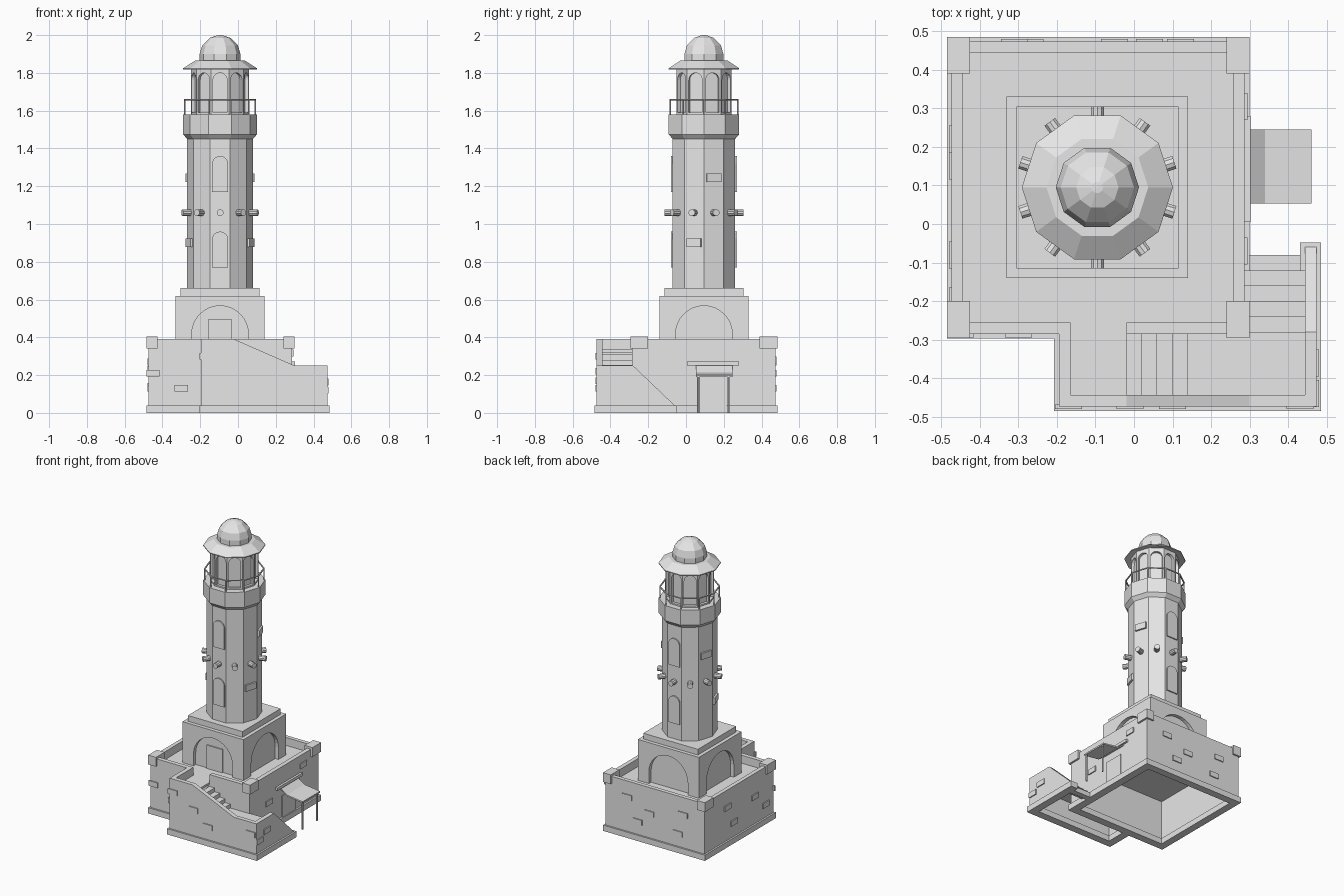
import bpy, bmesh
from math import cos, sin, pi, radians
from mathutils import Matrix, Vector

cube = bpy.data.objects.get("Cube")
if cube:
    bpy.data.objects.remove(cube, do_unlink=True)

CX, CY = -0.095, 0.095          # tower axis
FLOOR, TOP = 0.335, 0.39        # terrace floor and parapet top
SIDES = 10
FACES = [radians(-90 + 36 * k) for k in range(SIDES)]

stone = bpy.data.materials.new("grey stone")
stone.use_nodes = True
GREY = (0.8, 0.8, 0.8, 1)
stone.diffuse_color = GREY
stone.node_tree.nodes["Principled BSDF"].inputs["Base Color"].default_value = GREY


def finish(name, bm):
    bmesh.ops.recalc_face_normals(bm, faces=bm.faces)
    mesh = bpy.data.meshes.new(name)
    bm.to_mesh(mesh)
    bm.free()
    mesh.materials.append(stone)
    ob = bpy.data.objects.new(name, mesh)
    bpy.context.collection.objects.link(ob)
    return ob


def prism(name, pts, angle, d0, d1, origin=(0, 0)):
    """Upright outline (u, z) extruded from d0 to d1 along the heading angle."""
    n, u = Vector((cos(angle), sin(angle), 0)), Vector((-sin(angle), cos(angle), 0))
    base = Vector((*origin, 0))
    bm = bmesh.new()
    rings = [[bm.verts.new(base + u * a + n * d + Vector((0, 0, z))) for a, z in pts]
             for d in (d0, d1)]
    bm.faces.new(rings[0])
    bm.faces.new(rings[1])
    for i in range(len(pts)):
        j = (i + 1) % len(pts)
        bm.faces.new((rings[0][i], rings[0][j], rings[1][j], rings[1][i]))
    return finish(name, bm)


def rect(u0, u1, z0, z1):
    return [(u0, z0), (u1, z0), (u1, z1), (u0, z1)]


def box(name, x0, x1, y0, y1, z0, z1):
    return prism(name, rect(y0, y1, z0, z1), 0, x0, x1)


def arch(half, z0, z1, steps=10):
    spring = z1 - half
    return [(-half, z0), (half, z0)] + [
        (half * cos(pi * i / steps), spring + half * sin(pi * i / steps))
        for i in range(steps + 1)]


def lathe(name, profile):
    """Ten-sided turned solid around the tower axis."""
    bm = bmesh.new()
    rings = []
    for r, z in profile:
        count = SIDES if r > 0 else 1
        rings.append([bm.verts.new((CX + r * cos(2 * pi * k / SIDES),
                                    CY + r * sin(2 * pi * k / SIDES), z))
                      for k in range(count)])
    for a, b in zip(rings, rings[1:]):
        for k in range(SIDES):
            m = (k + 1) % SIDES
            bm.faces.new((a[k], a[m], b[m], b[k]) if len(b) > 1 else (a[k], a[m], b[0]))
    for ring in (rings[0], rings[-1]):
        if len(ring) > 1:
            bm.faces.new(ring)
    return finish(name, bm)


def rod(name, p, q, r, sides=8):
    p, q = Vector(p), Vector(q)
    bm = bmesh.new()
    turn = (q - p).to_track_quat('Z', 'Y').to_matrix().to_4x4()
    bmesh.ops.create_cone(bm, cap_ends=True, segments=sides, radius1=r, radius2=r,
                          depth=(q - p).length,
                          matrix=Matrix.Translation((p + q) / 2) @ turn)
    return finish(name, bm)


def on_axis(angle, r, z):
    return (CX + r * cos(angle), CY + r * sin(angle), z)


def cut(target, cutter):
    mod = target.modifiers.new("recess", 'BOOLEAN')
    mod.operation, mod.object, mod.solver = 'DIFFERENCE', cutter, 'EXACT'
    cutter.hide_render = True
    cutter.hide_set(True)


# Courtyard walls, each with a low plinth
walls = [("left_side_wall", 0.257, 0.287, -0.285, 0.472, TOP),
         ("right_side_wall", -0.473, -0.445, -0.285, 0.472, TOP),
         ("back_wall", -0.473, 0.287, 0.445, 0.473, TOP),
         ("front_wall_long", -0.02, 0.287, -0.285, -0.255, TOP),
         ("front_wall_short", -0.473, -0.165, -0.285, -0.255, TOP),
         ("front_wall_gap", -0.165, -0.02, -0.285, -0.255, FLOOR),
         ("stair_end_wall", -0.195, -0.165, -0.473, -0.285, TOP)]
for name, x0, x1, y0, y1, top in walls:
    box(name, x0, x1, y0, y1, 0, top)
    box(name + "_plinth", x0 - 0.012, x1 + 0.012, y0 - 0.012, y1 + 0.012, 0, 0.04)
box("terrace_floor", -0.46, 0.27, -0.27, 0.46, FLOOR - 0.015, FLOOR)
box("stair_head_floor", -0.18, -0.02, -0.46, -0.26, FLOOR - 0.015, FLOOR)

# Corner caps on the parapet
for x in (-0.485, 0.24):
    for y in (-0.295, 0.39):
        box("corner_cap", x, x + 0.06, y, y + 0.095, 0.34, 0.405)

# Stair parapets
prism("stair_front_wall", [(-0.195, 0), (0.473, 0), (0.473, 0.25), (0.3, 0.25),
                           (-0.02, TOP), (-0.195, TOP)], radians(-90), 0.443, 0.473)
prism("stair_side_wall", [(-0.473, 0), (-0.06, 0), (-0.06, 0.04), (-0.28, 0.25),
                          (-0.473, 0.25)], 0, 0.443, 0.473)
box("stair_front_plinth", -0.207, 0.485, -0.485, -0.431, 0, 0.04)
box("stair_side_plinth", 0.431, 0.485, -0.485, -0.048, 0, 0.04)

# Two flights and the landing between them
box("stair_landing", 0.14, 0.45, -0.45, -0.28, 0.17, 0.2)
for i in range(5):
    z = 0.2 * (i + 1) / 6
    box("lower_step", 0.28, 0.45, -0.12 - 0.04 * i, -0.08 - 0.04 * i, max(0, z - 0.045), z)
for i in range(4):
    z = 0.2 + 0.027 * (i + 1)
    box("upper_step", 0.1 - 0.04 * i, 0.14 - 0.04 * i, -0.45, -0.28, z - 0.04, z)

# Awning, its posts, lintel and door
prism("awning", [(-0.285, 0.255), (-0.34, 0.215), (-0.46, 0.2), (-0.46, 0.19),
                 (-0.34, 0.205), (-0.285, 0.245)], radians(90), 0.053, 0.245)
for y in (0.065, 0.225):
    rod("awning_post", (0.45, y, 0), (0.45, y, 0.2), 0.006)
box("door_lintel", 0.28, 0.302, 0.005, 0.28, 0.252, 0.272)
box("side_door", 0.28, 0.293, 0.07, 0.215, 0.04, 0.19)

# Scattered raised stones: heading, depth, then centre (u, z) pairs
stones = [(0, 0.287, [(0.305, 0.317), (-0.07, 0.197)]),
          (0, 0.473, [(-0.36, 0.163), (-0.44, 0.12)]),
          (90, 0.473, [(-0.12, 0.28), (-0.04, 0.13), (0.05, 0.21), (0.31, 0.27), (0.27, 0.13)]),
          (180, 0.473, [(-0.22, 0.27), (-0.15, 0.14), (0.08, 0.23), (0.2, 0.13)]),
          (-90, 0.473, [(-0.17, 0.3), (-0.01, 0.22), (0.1, 0.13), (0.43, 0.17)]),
          (-90, 0.287, [(-0.45, 0.21), (-0.3, 0.13)])]
for heading, d, spots in stones:
    for u, z in spots:
        prism("raised_stone", rect(u - 0.035, u + 0.035, z - 0.018, z + 0.018),
              radians(heading), d - 0.005, d + 0.007)

# Square tower base with arched recesses and a doorway
base = box("tower_base", CX - 0.235, CX + 0.235, CY - 0.235, CY + 0.235, 0.325, 0.62)
for heading in (0, 90, 180, -90):
    cut(base, prism("arch_cutter", arch(0.15, FLOOR, 0.567, 16), radians(heading),
                    0.21, 0.26, (CX, CY)))
prism("tower_door", rect(-0.06, 0.06, FLOOR, 0.497), radians(-90), 0.2, 0.218, (CX, CY))
box("base_slab", CX - 0.21, CX + 0.21, CY - 0.21, CY + 0.21, 0.62, 0.66)

# Shaft, gallery, lantern room, roof and dome
lathe("tower_shaft", [(0.174, 0.66), (0.174, 1.46)])
lathe("gallery", [(0.174, 1.45), (0.196, 1.475), (0.196, 1.58)])
lantern = lathe("lantern_room", [(0.154, 1.57), (0.154, 1.83)])
lathe("roof", [(0.15, 1.825), (0.196, 1.818), (0.196, 1.824), (0.132, 1.865), (0.1, 1.865)])
lathe("dome", [(0.108, 1.86), (0.108, 1.9), (0.095, 1.945), (0.055, 1.985), (0.015, 1.999), (0, 2.0)])

for k, a in enumerate(FACES):
    cut(lantern, prism("lantern_cutter", arch(0.037, 1.59, 1.8), a, 0.128, 0.17, (CX, CY)))
    # Stub pipes round the shaft
    rod("stub_pipe", on_axis(a, 0.16, 1.06), on_axis(a, 0.21, 1.06), 0.018, 10)
    # Gallery railing
    b, c = a + pi / SIDES, a - pi / SIDES
    rod("railing_post", on_axis(b, 0.187, 1.575), on_axis(b, 0.187, 1.66), 0.004, 6)
    rod("railing_bar", on_axis(b, 0.187, 1.658), on_axis(c, 0.187, 1.658), 0.005, 6)

# Arched shaft windows front and back, with small blocks on the side faces
for a in (radians(-90), radians(90)):
    for z in (0.77, 1.17):
        prism("shaft_window", arch(0.043, z, z + 0.19), a, 0.16, 0.174, (CX, CY))
for heading, z in ((18, 1.245), (-18, 0.9), (162, 1.245), (198, 0.9)):
    prism("shaft_block", rect(-0.04, 0.04, z - 0.022, z + 0.022), radians(heading),
          0.16, 0.178, (CX, CY))
